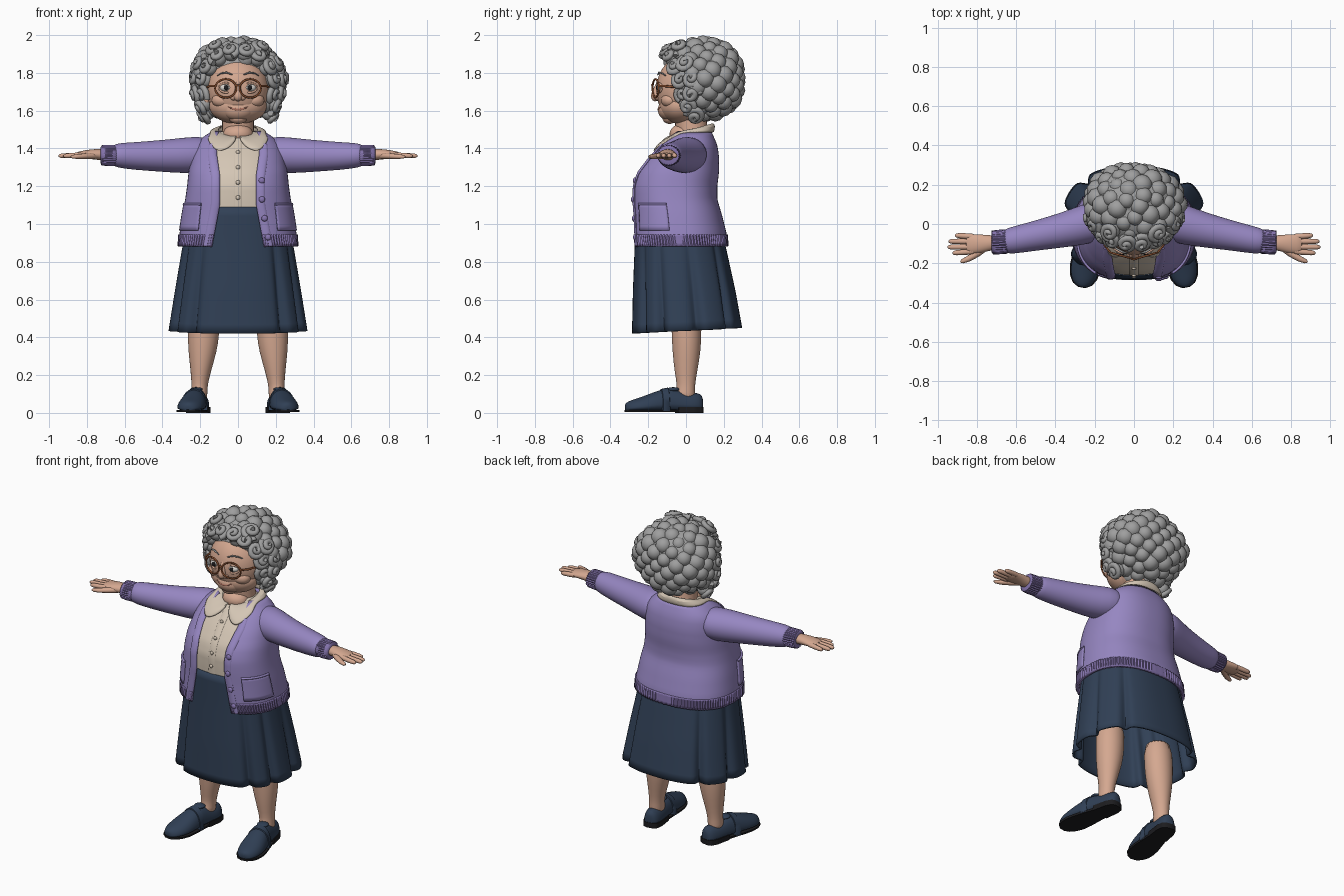
import bpy, bmesh, math
from mathutils import Vector, Matrix
from math import sin, cos, pi, radians

if "Cube" in bpy.data.objects:
    bpy.data.objects.remove(bpy.data.objects["Cube"])


def mat(name, r, g, b):
    m = bpy.data.materials.new(name)
    m.diffuse_color = (r, g, b, 1)
    m.use_nodes = True
    m.node_tree.nodes["Principled BSDF"].inputs["Base Color"].default_value = m.diffuse_color
    return m


SKIN = mat("skin", .66, .39, .28)
HAIR = mat("grey hair", .345, .345, .345)
KNIT = mat("lilac knit", .305, .24, .535)
RIB = mat("dark lilac rib", .235, .175, .42)
CREAM = mat("cream cloth", .66, .565, .46)
NAVY = mat("navy", .03, .051, .092)
BLACK = mat("black sole", .012, .012, .014)
FRAME = mat("brown frame", .30, .095, .035)
WHITE = mat("eye white", .75, .72, .68)
LIP = mat("lip red", .42, .17, .12)


# ---------- helpers ----------
def finish(name, bm, m, mirror=False, solid=0, sub=0, recalc=True):
    if recalc:
        bmesh.ops.recalc_face_normals(bm, faces=bm.faces)
    me = bpy.data.meshes.new(name)
    bm.to_mesh(me)
    bm.free()
    me.materials.append(m)
    me.shade_smooth()
    me.set_sharp_from_angle(angle=radians(55))
    ob = bpy.data.objects.new(name, me)
    bpy.context.collection.objects.link(ob)
    if solid:
        s = ob.modifiers.new("thickness", 'SOLIDIFY')
        s.thickness, s.offset = solid, 0
    if mirror:
        ob.modifiers.new("mirror", 'MIRROR').use_clip = False
    if sub:
        s = ob.modifiers.new("smooth", 'SUBSURF')
        s.levels = s.render_levels = sub
    return ob


def add_rows(bm, rows, wrap=True, caps=True):
    vs = [[bm.verts.new(p) for p in r] for r in rows]
    n = len(rows[0])
    for a, b in zip(vs, vs[1:]):
        for j in range(n if wrap else n - 1):
            k = (j + 1) % n
            bm.faces.new((a[j], a[k], b[k], b[j]))
    if caps:
        bm.faces.new(vs[0][::-1])
        bm.faces.new(vs[-1])


def sheet(name, rows, m, wrap=True, caps=True, **kw):
    bm = bmesh.new()
    add_rows(bm, rows, wrap, caps)
    return finish(name, bm, m, recalc=caps, **kw)


def add_tube(bm, pts, up, n=12, ridge=0, closed=False):
    """pts: (x, y, z, radius sideways, radius along up)"""
    up, rows, k = Vector(up), [], len(pts)
    for i, p in enumerate(pts):
        a = pts[(i - 1) % k if closed else max(i - 1, 0)]
        b = pts[(i + 1) % k if closed else min(i + 1, k - 1)]
        t = (Vector(b[:3]) - Vector(a[:3])).normalized()
        s = t.cross(up).normalized()
        u = s.cross(t)
        row = []
        for j in range(n):
            w, f = 2 * pi * j / n, 1 + ridge * (-1) ** j
            row.append(Vector(p[:3]) + s * cos(w) * p[3] * f + u * sin(w) * p[4] * f)
        rows.append(row)
    add_rows(bm, rows + rows[:1] if closed else rows, True, not closed)


def tube(name, paths, m, up=(0, 0, 1), n=12, ridge=0, closed=False, **kw):
    bm = bmesh.new()
    for p in paths:
        add_tube(bm, p, up, n, ridge, closed)
    return finish(name, bm, m, **kw)


def blobs(name, items, m, detail=3, **kw):
    bm = bmesh.new()
    for c, r in items:
        bmesh.ops.create_icosphere(bm, subdivisions=detail, radius=1,
                                   matrix=Matrix.Translation(c) @ Matrix.Diagonal((*r, 1)))
    return finish(name, bm, m, **kw)


def look(table, z):
    if z <= table[0][0]:
        return table[0][1:]
    for a, b in zip(table, table[1:]):
        if z <= b[0]:
            t = (z - a[0]) / (b[0] - a[0])
            return [p + (q - p) * t for p, q in zip(a[1:], b[1:])]
    return table[-1][1:]


def section(table, z, th, off=0, e=2.4):
    """Point on a rounded body outline; th = 0 is the front, positive to +x"""
    rx, yf, yb = look(table, z)
    s, c = sin(th), cos(th)
    f = lambda v: math.copysign(abs(v) ** (2 / e), v)
    return Vector(((rx + off) * f(s), (yf + yb) / 2 - ((yb - yf) / 2 + off) * f(c), z))


def span(a, b, n):
    return [a + (b - a) * i / n for i in range(n + 1)]


# z, half width, front y, back y
TORSO = [(.88, .307, -.278, .212), (.95, .302, -.28, .207), (1.05, .287, -.28, .182), (1.13, .272, -.283, .158),
         (1.2, .262, -.283, .158), (1.27, .255, -.262, .167), (1.35, .24, -.205, .168), (1.41, .222, -.15, .16),
         (1.45, .19, -.11, .145), (1.48, .14, -.075, .13), (1.5, .11, -.05, .12)]
SKIRT = [(.42, .365, -.28, .297), (.65, .328, -.275, .255), (.9, .285, -.265, .2), (1.09, .245, -.26, .14)]
GAP = [(.88, .14), (1.1, .1), (1.25, .1), (1.37, .12), (1.45, .115), (1.49, .1)]


def gap_angle(z):
    return math.asin((look(GAP, z)[0] / look(TORSO, z)[0]) ** 1.2)


# ---------- clothes ----------
round_ = [2 * pi * i / 64 for i in range(64)]
sheet("blouse", [[section(TORSO, z, t, -.022) for t in round_] for z in span(1.07, 1.49, 20)], CREAM)
tube("blouse_placket", [[(*section(TORSO, z, 0, -.022), .022, .005) for z in span(1.09, 1.43, 14)]], CREAM, up=(0, -1, 0))
blobs("blouse_buttons", [(section(TORSO, z, 0, -.014), (.012, .007, .012)) for z in (1.14, 1.22, 1.3, 1.38)], CREAM, 2)

rows = []
for z in span(.885, 1.487, 26):
    g = gap_angle(z)
    rows.append([section(TORSO, z, t) for t in span(g, 2 * pi - g, 72)])
sheet("cardigan_body", rows, KNIT, wrap=False, caps=False, solid=.015)
rows = []
for z in (.882, .9, .935, .945):
    g = gap_angle(z)
    rows.append([section(TORSO, z, t, .005 + .003 * (-1) ** i) for i, t in enumerate(span(g, 2 * pi - g, 180))])
sheet("cardigan_hem", rows, RIB, wrap=False, caps=False, solid=.012)
tube("cardigan_front_bands", [[(*section(TORSO, z, gap_angle(z) + .07, .004), .024, .009) for z in span(.882, 1.42, 22)]],
     KNIT, up=(0, -1, 0), mirror=True)
blobs("cardigan_buttons", [(section(TORSO, z, gap_angle(z) + .08, .014), (.017, .009, .017))
                           for z in (.93, 1.03, 1.13, 1.23)], RIB, 2)
sheet("pocket", [[section(TORSO, z, radians(t), .01) for t in span(39, 82, 14)] for z in span(.965, 1.11, 6)],
      KNIT, wrap=False, caps=False, solid=.01, mirror=True)
tube("pocket_band", [[(*section(TORSO, 1.105, radians(t), .012), .007, .007) for t in span(39, 82, 14)]],
     KNIT, n=8, mirror=True)

# sleeves, ribbed cuffs
tube("sleeve", [[(.13, .025, 1.372, .09, .08), (.2, .015, 1.368, .103, .096), (.27, -.01, 1.363, .1, .097),
                 (.4, -.04, 1.36, .085, .085), (.55, -.07, 1.36, .073, .074), (.63, -.086, 1.363, .068, .066),
                 (.655, -.089, 1.363, .06, .058), (.67, -.09, 1.363, .045, .045)]], KNIT, n=20, sub=1, mirror=True)
tube("cuff", [[(.645, -.088, 1.363, .045, .045), (.65, -.089, 1.363, .06, .054), (.69, -.092, 1.363, .06, .054),
               (.722, -.094, 1.364, .058, .052), (.727, -.094, 1.364, .045, .04)]], RIB, n=56, ridge=.04, mirror=True)

# round collar draped from the neck onto the chest
inner, mid, outer = [], [], []
for d in span(4, 356, 90):
    t, f = radians(d), min(d, 360 - d)
    ramp = min(1, max(.05, (f - 4) / 18)) ** .5
    a = Vector((.1 * sin(t), .04 - .115 * cos(t) if f < 90 else .04 - .1 * cos(t), 1.5 - .034 * cos(t)))
    o = section(TORSO, 1.483 - .125 * max(0, cos(t)) ** 3.2, t, .014)
    o = a.lerp(o, ramp)
    inner.append(a)
    mid.append(a.lerp(o, .5) + Vector((.01 * sin(t), -.01 * cos(t), .01)))
    outer.append(o)
sheet("collar", [outer, mid, inner], CREAM, wrap=False, caps=False, solid=.01, sub=1)

# pleated skirt
FOLDS = (38, 66, 98, 138)
rows = []
for u in span(0, 1, 14):
    row = []
    for i in range(180):
        t = 2 * pi * i / 180
        d = min(i * 2, 360 - i * 2)
        fold = max(math.exp(-((d - v) / 5) ** 2) for v in FOLDS)
        hem = .435 - .015 * cos(t)
        row.append(section(SKIRT, hem + (1.09 - hem) * u, t, -.036 * fold * (1 - u)))
    rows.append(row)
bm = bmesh.new()
add_rows(bm, rows, True, False)
finish("skirt", bm, NAVY, solid=.012, recalc=False)
sheet("skirt_waist", [[section(SKIRT, z, t, -.004) for t in round_] for z in (1.03, 1.088)], NAVY)

# ---------- legs and shoes ----------
tube("leg", [[(.175, 0, .62, .088, .082), (.182, .003, .42, .085, .08), (.188, .003, .33, .077, .076),
              (.198, -.001, .22, .054, .061), (.203, 0, .15, .043, .048), (.205, -.002, .11, .043, .05),
              (.207, -.01, .06, .045, .06)]],
     SKIN, up=(0, 1, 0), n=20, sub=1, mirror=True)


def foot(s, x, z):
    """s runs from heel to toe, turned slightly outward"""
    a = radians(10)
    return Vector((.193 + s * sin(a) + x * cos(a), .09 - s * cos(a) + x * sin(a), z))


# distance from heel, half width, top height
SHOE = [(0, .02, .075), (.012, .042, .104), (.05, .054, .106), (.1, .056, .108), (.15, .058, .126), (.2, .065, .13),
        (.26, .074, .112), (.32, .077, .088), (.37, .067, .072), (.405, .046, .06), (.42, .018, .046)]
dome = lambda s, w, h, k=1: [foot(s, k * w * cos(a), .01 + k * (h - .01) * sin(a) ** .7) for a in span(0, pi, 14)]
sheet("shoe", [dome(*r) for r in SHOE], NAVY, sub=1, mirror=True)
sheet("shoe_strap", [dome(s, *look(SHOE, s), k) for s, k in ((.185, .9), (.19, 1.04), (.225, 1.04), (.23, .9))],
      NAVY, mirror=True)
blobs("shoe_tongue", [(foot(.16, 0, .124), (.034, .035, .012))], NAVY, mirror=True)


def outline(z, lo, hi, k):
    ss = span(lo, hi, 24)
    return [foot(s, look(SHOE, s)[0] * k, z) for s in ss] + [foot(s, -look(SHOE, s)[0] * k, z) for s in ss[::-1]]


sheet("sole", [outline(z, 0, .42, k) for z, k in ((.004, 1), (.016, 1.04))], BLACK, mirror=True)
sheet("shoe_heel", [outline(z, 0, .14, 1.04) for z in (0, .032)], BLACK, mirror=True)

# ---------- hands ----------
tube("hand", [[(.69, -.093, 1.364, .036, .03), (.73, -.096, 1.368, .039, .031), (.78, -.1, 1.37, .048, .026),
               (.83, -.102, 1.367, .052, .02), (.86, -.102, 1.365, .046, .014)]], SKIN, n=16, sub=1, mirror=True)
fingers = []
for y0, y1, tip in ((-.14, -.148, .925), (-.116, -.118, .95), (-.09, -.088, .945), (-.064, -.058, .912)):
    fingers.append([(x, y0 + (y1 - y0) * k, 1.366 - .006 * k, r, r) for x, k, r in
                    ((.82, 0, .014), (.86, .4, .0145), (tip - .02, .8, .013), (tip - .006, .95, .0095), (tip, 1, .004))])
fingers.append([(.755, -.115, 1.362, .02, .018), (.8, -.15, 1.36, .019, .016), (.845, -.178, 1.357, .015, .013),
                (.875, -.19, 1.356, .011, .01), (.885, -.193, 1.356, .004, .004)])
tube("fingers", fingers, SKIN, n=10, mirror=True)

# ---------- head and face ----------
tube("neck", [[(0, .045, 1.42, .095, .09), (0, .03, 1.5, .084, .084), (0, .02, 1.6, .085, .085)]], SKIN, up=(0, 1, 0), n=24)
blobs("throat", [((0, -.022, 1.475), (.08, .066, .055))], SKIN)
blobs("head", [((0, 0, 1.71), (.165, .158, .185)), ((0, -.03, 1.625), (.152, .112, .095)),
               ((0, -.085, 1.605), (.085, .064, .06)), ((0, -.088, 1.56), (.048, .036, .03))], SKIN, 4)
blobs("cheek_and_ear", [((.082, -.082, 1.655), (.058, .05, .042)), ((.168, .005, 1.665), (.02, .03, .05)),
                        ((.024, -.15, 1.668), (.016, .018, .014))], SKIN, mirror=True)
tube("nose", [[(0, -.14, 1.765, .013, .012), (0, -.152, 1.72, .015, .016), (0, -.16, 1.688, .025, .027),
               (0, -.16, 1.668, .026, .029), (0, -.152, 1.65, .012, .014)]], SKIN, up=(0, -1, 0), sub=1)
blobs("eye_white", [((.062, -.13, 1.722), (.034, .026, .023))], WHITE, mirror=True)
blobs("iris", [((.062, -.1535, 1.722), (.013, .006, .014))], BLACK, 2, mirror=True)
lid = lambda z, h: [(.062 + .036 * cos(a), -.15 + .022 * abs(cos(a)), z + h * sin(a), .006, .006) for a in span(0, pi, 10)]
tube("eyelids", [lid(1.722, .024), lid(1.72, -.024)], SKIN, up=(0, -1, 0), n=8, mirror=True)
tube("eyebrow", [[(.03, -.15, 1.79, .003, .003), (.06, -.142, 1.802, .006, .005), (.09, -.125, 1.798, .005, .004),
                  (.11, -.108, 1.785, .003, .003)]], HAIR, n=8, mirror=True)
tube("mouth", [[(x, -.081 - .067 * math.sqrt(1 - (x / .085) ** 2), 1.606 + 5 * x * x, .003, r)
                for x, r in ((-.052, .002), (-.035, .004), (-.018, .006), (0, .006), (.018, .006), (.035, .004), (.052, .002))]],
     LIP, n=8)

# glasses
tube("glasses_rim", [[(.065 + .056 * cos(a), -.161 + .016 * cos(a), 1.718 + .049 * sin(a), .005, .005)
                      for a in span(0, 2 * pi, 32)[:-1]]], FRAME, up=(0, -1, 0), n=8, closed=True, mirror=True)
tube("glasses_arm", [[(.12, -.145, 1.73, .005, .006), (.15, -.11, 1.73, .005, .006), (.172, 0, 1.72, .005, .006)]],
     FRAME, n=8, mirror=True)
tube("glasses_bridge", [[(-.012, -.177, 1.73, .005, .005), (0, -.18, 1.736, .005, .005), (.012, -.177, 1.73, .005, .005)]],
     FRAME, n=8)

# ---------- hair: inner cap, puffy back curls, coiled front curls ----------
blobs("hair_cap", [((0, .12, 1.775), (.228, .172, .2)), ((0, .05, 1.84), (.19, .15, .125))], HAIR)
puffs, N = [], 112
for i in range(N):
    h = 1 - 2 * (i + .5) / N
    a, r = i * 2.399963, math.sqrt(1 - h * h)
    k = 1 + .02 * sin(i * 7.1)
    p = Vector((.218 * r * cos(a) * k, .09 + .186 * r * sin(a) * k, 1.768 + .184 * h * k))
    if p.z > 1.86 or p.y > .01:
        s = .049 + .006 * sin(i * 5.3)
        puffs.append((p, (s, s, s)))
blobs("hair_puffs", puffs, HAIR, 2)
bm = bmesh.new()
spots = [(.19 * sin(a), -.012 - .085 * max(0, cos(a)), 1.74 + .18 * cos(a)) for a in span(radians(-105), radians(105), 9)]
spots += [(s * x, y, z) for s in (-1, 1) for x, y, z in
          ((.195, .01, 1.625), (.18, .05, 1.575), (.222, .03, 1.69), (.225, .03, 1.77), (.2, .0, 1.85), (.12, -.04, 1.935))]
for i, c in enumerate(spots):
    c = Vector(c)
    nrm = (c - Vector((0, .07, 1.72))).normalized()
    u = nrm.orthogonal().normalized()
    v = nrm.cross(u) * (-1) ** i
    path = []
    for k in range(23):
        w, q = k * .48 + i, k / 22
        r = .044 * (1 - q) + .004
        path.append((*(c + (u * cos(w) + v * sin(w) * .85) * r + nrm * .026 * q), .019 - .004 * q, .017 - .004 * q))
    add_tube(bm, path, nrm, 8)
    bmesh.ops.create_icosphere(bm, subdivisions=2, radius=.042, matrix=Matrix.Translation(c - nrm * .02))
finish("hair_front_curls", bm, HAIR)
